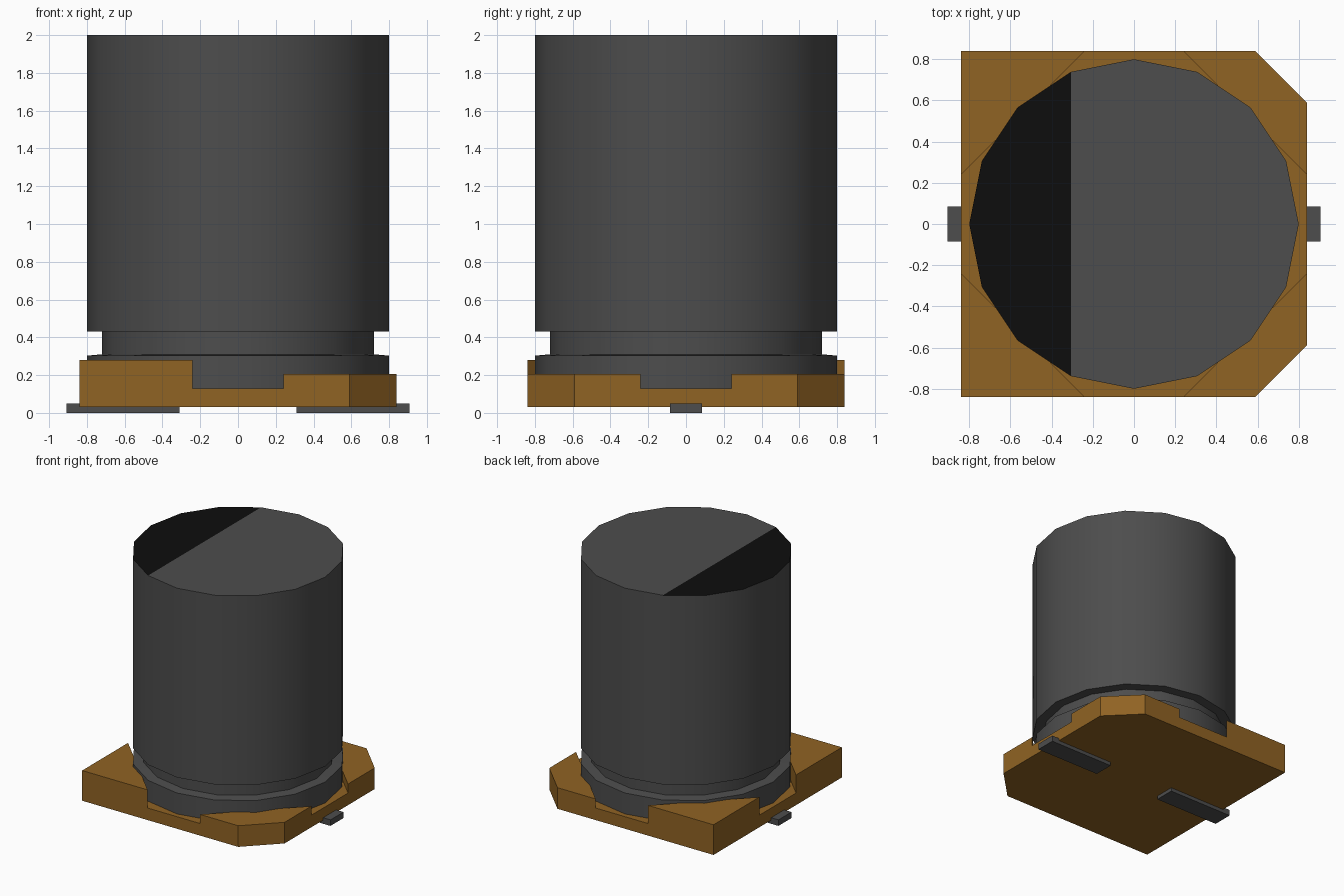
import bpy
import bmesh
import math

cube = bpy.data.objects.get("Cube")
if cube:
    bpy.data.objects.remove(cube, do_unlink=True)


def make_material(name, rgb):
    mat = bpy.data.materials.new(name)
    mat.use_nodes = True
    colour = (*rgb, 1.0)
    mat.diffuse_color = colour
    bsdf = next(n for n in mat.node_tree.nodes if n.type == 'BSDF_PRINCIPLED')
    bsdf.inputs["Base Color"].default_value = colour
    return mat


GREY = make_material("dark grey metal", (0.074, 0.074, 0.074))
BLACK = make_material("black marking", (0.004, 0.004, 0.004))
TAN = make_material("brown plastic", (0.28, 0.125, 0.017))


def finish(name, bm, mats):
    bmesh.ops.recalc_face_normals(bm, faces=bm.faces[:])
    mesh = bpy.data.meshes.new(name)
    bm.to_mesh(mesh)
    bm.free()
    for mat in mats:
        mesh.materials.append(mat)
    obj = bpy.data.objects.new(name, mesh)
    bpy.context.collection.objects.link(obj)
    return obj


def prism(name, outline, z0, z1, mat):
    """Extrude a flat outline from z0 up to z1."""
    bm = bmesh.new()
    face = bm.faces.new([bm.verts.new((x, y, z0)) for x, y in outline])
    top = bmesh.ops.extrude_face_region(bm, geom=[face])["geom"]
    verts = [v for v in top if isinstance(v, bmesh.types.BMVert)]
    bmesh.ops.translate(bm, verts=verts, vec=(0, 0, z1 - z0))
    return finish(name, bm, [mat])


# Can: lathed 16-sided body with a crimped groove near the bottom
SIDES = 16
profile = [(0.80, 0.13), (0.80, 0.303), (0.72, 0.31),
           (0.72, 0.43), (0.80, 0.432), (0.80, 2.0)]
bm = bmesh.new()
rings = []
for r, z in profile:
    rings.append([bm.verts.new((r * math.cos(math.tau * i / SIDES),
                                r * math.sin(math.tau * i / SIDES), z))
                  for i in range(SIDES)])
for low, high in zip(rings, rings[1:]):
    for i in range(SIDES):
        j = (i + 1) % SIDES
        bm.faces.new((low[i], low[j], high[j], high[i]))
bm.faces.new(rings[0][::-1])

# Top cap, divided into the black polarity segment and the plain remainder
top = rings[-1]
bm.faces.new(top[5:12]).material_index = 1
bm.faces.new(top[11:] + top[:6])
can = finish("can", bm, [GREY, BLACK])
bpy.ops.object.select_all(action='DESELECT')
can.select_set(True)
bpy.context.view_layer.objects.active = can
bpy.ops.object.shade_smooth_by_angle(angle=math.radians(30))

# Base: floor plate with two chamfered corners on the +x side
H, C, N = 0.84, 0.59, 0.24       # half width, chamfer start, notch half width
FLOOR_Z, FLOOR_TOP = 0.03, 0.13
prism("base_floor", [(-H, -H), (C, -H), (H, -C), (H, C), (C, H), (-H, H)],
      FLOOR_Z, FLOOR_TOP, TAN)

# Raised corner blocks, taller on the -x side
for side, s in (("front", -1), ("back", 1)):
    prism(f"{side}_right_corner_block",
          [(-H, s * H), (-N, s * H), (-H, s * N)], FLOOR_TOP, 0.28, TAN)
    prism(f"{side}_left_corner_block",
          [(N, s * H), (C, s * H), (H, s * C), (H, s * N)],
          FLOOR_TOP, 0.205, TAN)

# Flat solder leads under the base
for side, s in (("left", 1), ("right", -1)):
    prism(f"{side}_lead",
          [(s * 0.31, -0.085), (s * 0.907, -0.085),
           (s * 0.907, 0.085), (s * 0.31, 0.085)], 0.0, 0.05, GREY)
